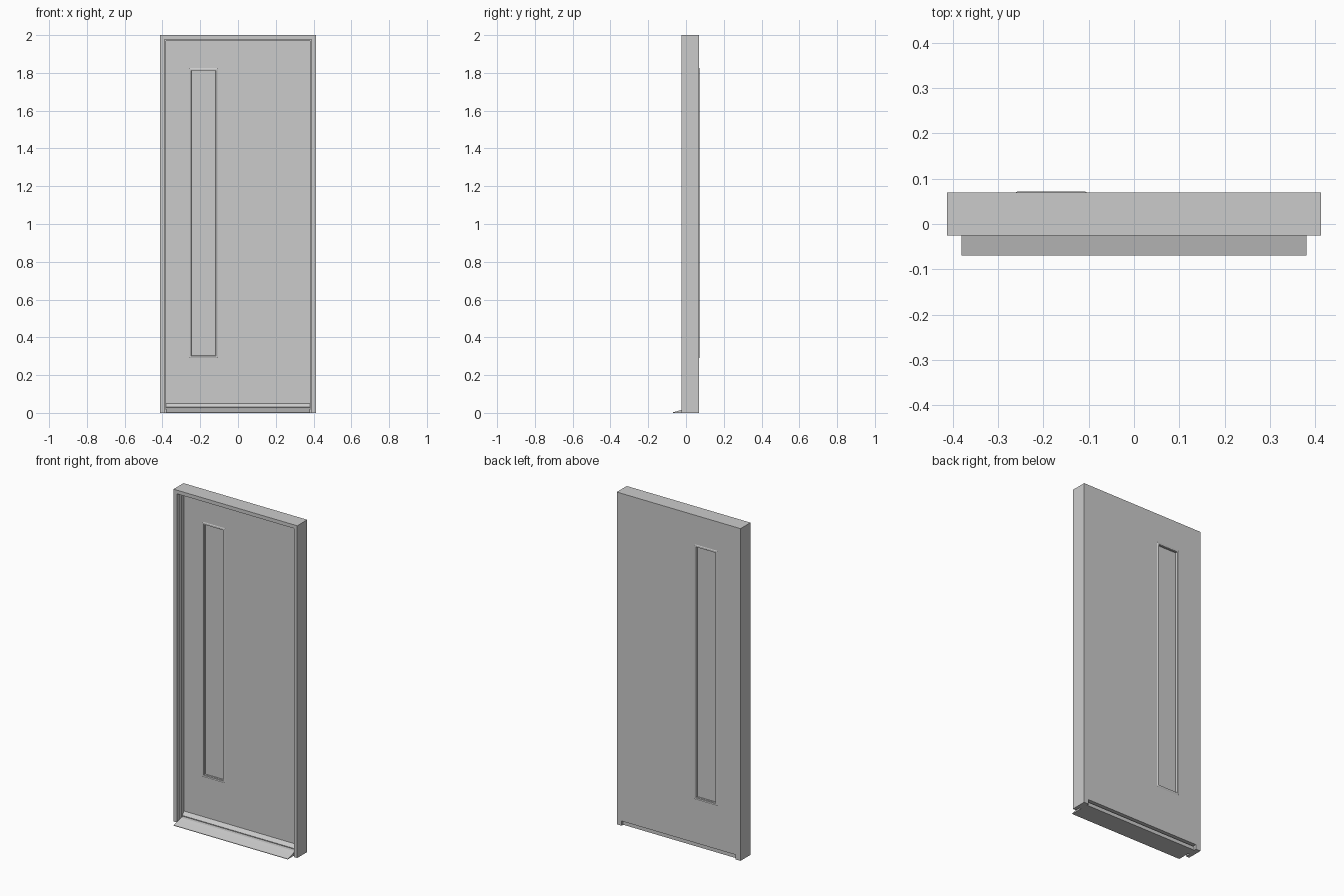
import bpy, bmesh

if "Cube" in bpy.data.objects:
    bpy.data.objects.remove(bpy.data.objects["Cube"])


def finish(name, bm):
    bmesh.ops.recalc_face_normals(bm, faces=bm.faces)
    mesh = bpy.data.meshes.new(name)
    bm.to_mesh(mesh)
    bm.free()
    obj = bpy.data.objects.new(name, mesh)
    bpy.context.collection.objects.link(obj)
    return obj


def loft_rects(name, rects, open_bottom=False):
    """Join rectangles (x0, x1, z0, z1, y) into a closed frame; optionally leave out the bottom rail."""
    bm = bmesh.new()
    loops = [[bm.verts.new((x, y, z)) for x, z in ((x0, z0), (x0, z1), (x1, z1), (x1, z0))]
             for x0, x1, z0, z1, y in rects]
    for a, b in zip(loops, loops[1:] + loops[:1]):
        for i in range(3 if open_bottom else 4):
            j = (i + 1) % 4
            bm.faces.new((a[i], a[j], b[j], b[i]))
    if open_bottom:
        for i in (0, 3):
            bm.faces.new([l[i] for l in loops])
    return finish(name, bm)


def extrude_x(name, profile, x0, x1):
    """Extrude a (y, z) profile between two x positions."""
    bm = bmesh.new()
    face = bm.faces.new([bm.verts.new((x0, y, z)) for y, z in profile])
    ext = bmesh.ops.extrude_face_region(bm, geom=[face])["geom"]
    bmesh.ops.translate(bm, vec=(x1 - x0, 0, 0),
                        verts=[v for v in ext if isinstance(v, bmesh.types.BMVert)])
    return finish(name, bm)


def jamb(inset, y):
    return (-W + inset, W - inset, 0, 2 - inset, y)


def window(grow, y):
    return (-0.245 - grow, -0.12 + grow, 0.305 - grow, 1.81 + grow, y)


W = 0.412
FRONT, BACK = 0.03, 0.07

# Stepped door frame: two jambs and a head
loft_rects("door_frame", [jamb(0, -0.025), jamb(0.022, -0.025), jamb(0.022, 0.005),
                          jamb(0.032, 0.005), jamb(0.032, BACK), jamb(0, BACK)], True)

# Door slab with a window opening
X = W - 0.032
slab = (-X, X, 0.028, 1.968)
loft_rects("door_slab", [slab + (FRONT,), slab + (BACK,), window(0, BACK), window(0, FRONT)])

# Glass pane
gx0, gx1, gz0, gz1, _ = window(0, 0)
extrude_x("glass_pane", [(0.04, gz0), (0.06, gz0), (0.06, gz1), (0.04, gz1)], gx0, gx1)

# Bevelled window beads on both faces
for name, face, out in (("front_window_bead", FRONT, -1), ("back_window_bead", BACK, 1)):
    loft_rects(name, [window(0.015, face), window(0.011, face + out * 0.002),
                      window(0.003, face + out * 0.002), window(0, face - out * 0.003)])

# Sloped sill
extrude_x("sill", [(-0.07, 0), (-0.07, 0.003), (-0.025, 0.015), (0.0, 0.022),
                   (0.055, 0.022), (0.055, 0)], -X, X)

# Weather bar along the bottom of the slab
extrude_x("weather_bar", [(FRONT, 0.05), (0.013, 0.03), (0.013, 0.026), (FRONT, 0.026)], -X, X)
